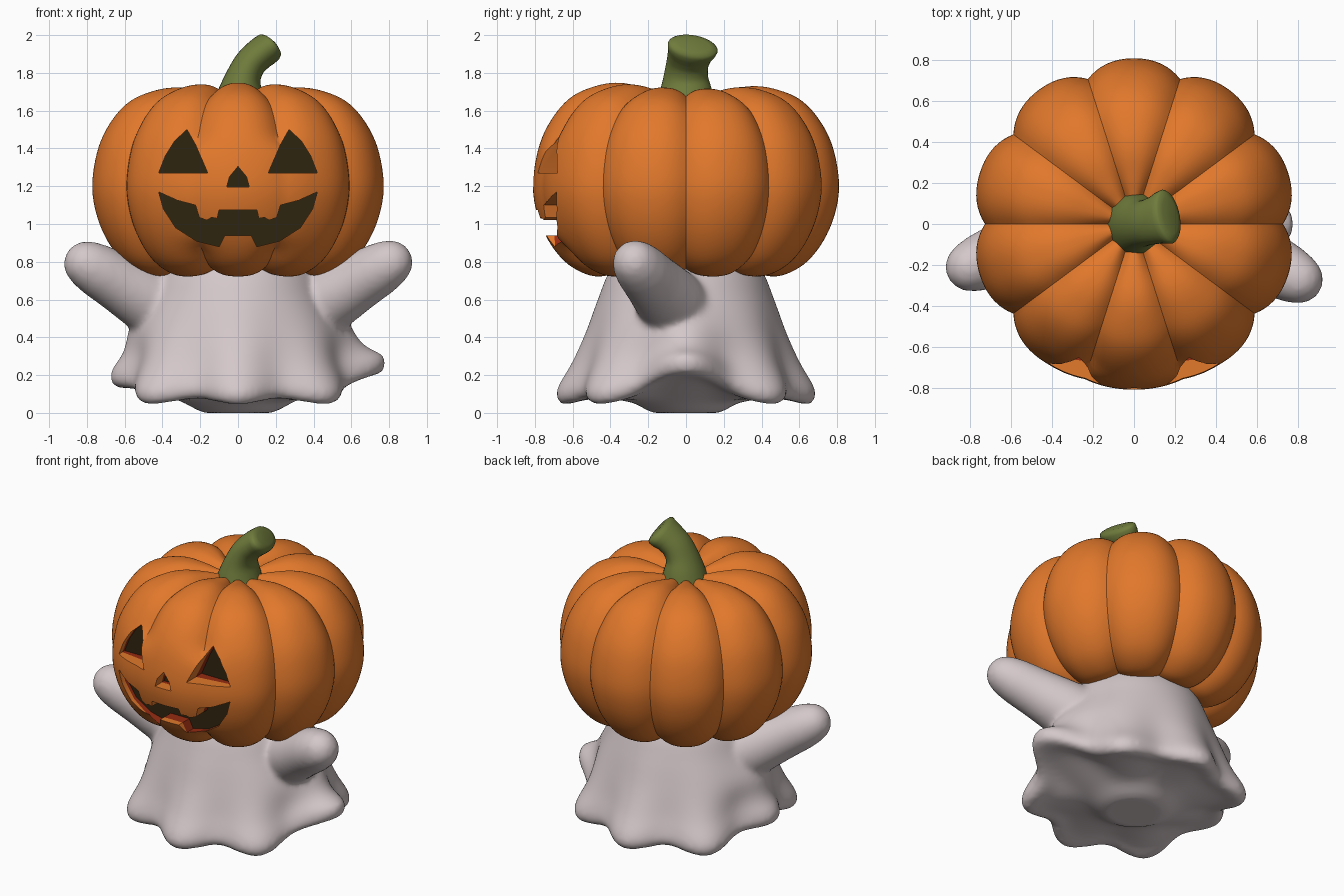
import bpy, bmesh, math
from mathutils import Vector

if "Cube" in bpy.data.objects:
    bpy.data.objects.remove(bpy.data.objects["Cube"])


def material(name, rgb):
    m = bpy.data.materials.new(name)
    m.diffuse_color = (*rgb, 1)
    m.use_nodes = True
    m.node_tree.nodes["Principled BSDF"].inputs["Base Color"].default_value = m.diffuse_color
    return m


ORANGE = material("pumpkin orange", (0.76, 0.19, 0.025))
RED = material("carved red", (0.30, 0.025, 0.006))
DARK = material("hollow dark", (0.028, 0.018, 0.005))
GREEN = material("stem green", (0.16, 0.20, 0.045))
WHITE = material("sheet pale", (0.66, 0.575, 0.585))


def smoothstep(a, b, x):
    t = min(1, max(0, (x - a) / (b - a)))
    return t * t * (3 - 2 * t)


def spline(points, steps):
    """Catmull-Rom through tuples of any length."""
    p = [points[0]] + list(points) + [points[-1]]
    out = []
    for i in range(1, len(p) - 2):
        for s in range(steps):
            t = s / steps
            out.append([0.5 * (2 * b + (c - a) * t + (2 * a - 5 * b + 4 * c - d) * t * t
                               + (3 * b - a - 3 * c + d) * t ** 3)
                        for a, b, c, d in zip(*p[i - 1:i + 3])])
    return out + [list(points[-1])]


def skin(bm, rings):
    """Closed shell through rings of equal length; returns caps and bands."""
    vs = [[bm.verts.new(c) for c in ring] for ring in rings]
    n = len(vs[0])
    caps = [bm.faces.new(vs[0]), bm.faces.new(vs[-1])]
    bands = []
    for a, b in zip(vs, vs[1:]):
        bands.append([bm.faces.new((a[i], a[(i + 1) % n], b[(i + 1) % n], b[i])) for i in range(n)])
    bmesh.ops.recalc_face_normals(bm, faces=caps + sum(bands, []))
    return caps, bands


def tube(bm, path, n=32):
    """Tube with elliptical sections; path rows are x, y, z, rx, ry."""
    rings = []
    for i, row in enumerate(path):
        a, b = path[max(i - 1, 0)], path[min(i + 1, len(path) - 1)]
        t = (Vector(b[:3]) - Vector(a[:3])).normalized()
        u = Vector((0, 1, 0)).cross(t).normalized()
        v = t.cross(u)
        rings.append([Vector(row[:3]) + u * row[3] * math.cos(k * math.tau / n)
                      + v * row[4] * math.sin(k * math.tau / n) for k in range(n)])
    skin(bm, rings)


def finish(bm, name, *mats):
    me = bpy.data.meshes.new(name)
    bm.to_mesh(me)
    bm.free()
    ob = bpy.data.objects.new(name, me)
    bpy.context.collection.objects.link(ob)
    for m in mats:
        me.materials.append(m)
    return ob


def activate(ob):
    bpy.ops.object.select_all(action='DESELECT')
    ob.select_set(True)
    bpy.context.view_layer.objects.active = ob


def smooth(ob, degrees):
    activate(ob)
    bpy.ops.object.shade_smooth_by_angle(angle=math.radians(degrees))


# Pumpkin: ten lobes, grooves filled in around the face
profile = spline([(.02, 1.67), (.12, 1.69), (.22, 1.72), (.35, 1.745), (.47, 1.73), (.6, 1.675),
                  (.70, 1.57), (.775, 1.42), (.81, 1.22), (.79, 1.06), (.73, .915),
                  (.64, .80), (.53, .735), (.43, .725), (.3, .77), (.02, .82)], 5)
N = 180
rings = []
for r, z in profile:
    ring = []
    for k in range(N):
        th = k * math.tau / N
        t = abs(((th / math.radians(36)) % 1) * 2 - 1)
        a = abs(math.degrees(th) - 270)
        mask = ((1 - smoothstep(27, 38, a)) * (1 - smoothstep(1.36, 1.52, z))
                * smoothstep(.8, .95, z) * (1 if r > .5 else 0))
        f = 1 - .08 * t ** 2.4 * (1 - .8 * mask)
        s = math.sin(th)
        # the crown is highest at the front and lowest at the sides
        lift = .945 + .0425 * s * s - .0175 * s if z > 1.22 else 1
        lift += (1 - lift) * (1 - smoothstep(.1, .4, r)) * .5
        ring.append((r * f * math.cos(th) * .978, r * f * s, 1.22 + (z - 1.22) * f * lift))
    rings.append(ring)
bm = bmesh.new()
skin(bm, rings)
pumpkin = finish(bm, "pumpkin", ORANGE, RED, DARK)

# Carved face: eyes, nose and toothed mouth cut as prisms, orange rind then red then dark
eye = [(-.42, 1.27), (-.385, 1.36), (-.335, 1.44), (-.27, 1.50), (-.225, 1.42), (-.16, 1.27)]
nose = [(-.06, 1.195), (-.045, 1.25), (0, 1.305), (.045, 1.25), (.06, 1.195)]
half = [(.10, 1.075), (.11, 1.03), (.14, 1.035), (.165, 1.02), (.205, 1.035), (.225, 1.10),
        (.32, 1.125), (.42, 1.17), (.395, 1.08), (.33, .98), (.22, .91), (.10, .88), (.07, .94)]
mouth = half + [(-x, z) for x, z in reversed(half)]
bm = bmesh.new()
for shape, back in ((eye, -.62), ([(-x, z) for x, z in eye], -.62), (nose, -.71), (mouth, -.625)):
    caps, (rind, flesh) = skin(bm, [
        [(x, -1, z) for x, z in shape],
        [(x, min(back - .025, -math.sqrt(.7 ** 2 - x * x)), z) for x, z in shape],
        [(x, back, z) for x, z in shape]])
    for faces, index in ((caps, 2), (rind, 0), (flesh, 1)):
        for f in faces:
            f.material_index = index
cutter = finish(bm, "face_cutter", ORANGE, RED, DARK)
cutter.hide_render = True
mod = pumpkin.modifiers.new("carve", 'BOOLEAN')
mod.operation, mod.solver, mod.object = 'DIFFERENCE', 'EXACT', cutter
activate(pumpkin)
bpy.ops.object.modifier_apply(modifier=mod.name)
bpy.data.objects.remove(cutter)
smooth(pumpkin, 40)

# Stem: bent tube with a flared, cut end
bm = bmesh.new()
tube(bm, spline([(.01, 0, 1.61, .15, .16), (.015, 0, 1.70, .12, .14), (.03, 0, 1.78, .093, .118),
                 (.065, .008, 1.85, .085, .112), (.115, .022, 1.90, .085, .12)], 4)
     + [(.14, .03, 1.918, .086, .13), (.162, .036, 1.935, .084, .135), (.172, .039, 1.944, .076, .125),
        (.178, .041, 1.95, .05, .09)])
smooth(finish(bm, "stem", GREEN), 60)

# Ghost sheet: flared skirt with wavy hem; rows are radius, height, wave weight
rows = spline([(.1, .92, 0), (.28, .9, 0), (.40, .76, 0), (.465, .6, .05), (.525, .42, .22),
               (.58, .27, .6), (.63, .16, 1), (.64, .10, 1), (.60, .06, 1),
               (.48, .08, .6), (.3, .06, .05), (.17, 0, 0), (.02, 0, 0)], 4)
rings = []
for r, z, w in rows:
    ring = []
    for k in range(128):
        th = k * math.tau / 128
        right = math.exp(-(math.remainder(th, math.tau) / .35) ** 2)
        left = math.exp(-((th - math.pi) / .4) ** 2)
        side = 1.03 + .07 * math.exp(-((z - .45) / .12) ** 2) * math.cos(th) ** 2
        rr = r + w * (.045 * math.cos(8 * th) + .07 * right - .03 * left)
        zz = z + w * (-.015 * math.cos(8 * th) + .16 * right + .09 * left)
        ring.append((rr * side * math.cos(th), rr * math.sin(th), max(0, zz)))
    rings.append(ring)
bm = bmesh.new()
skin(bm, rings)

# Raised arms, fused into the sheet
for tip in (Vector((.90, -.32, .85)), Vector((-.90, -.25, .845))):
    root = Vector((math.copysign(.3, tip.x), 0, .5))
    tube(bm, [(*root.lerp(tip, t), r, r) for t, r in
              ((0, .20), (.3, .18), (.55, .155), (.75, .14), (.85, .125), (.93, .10),
               (.975, .065), (1, .02))])
ghost = finish(bm, "ghost_sheet", WHITE)
mod = ghost.modifiers.new("fuse", 'REMESH')
mod.mode, mod.voxel_size = 'VOXEL', .017
soft = ghost.modifiers.new("soften", 'SMOOTH')
soft.factor, soft.iterations = .5, 10
activate(ghost)
for name in ("fuse", "soften"):
    bpy.ops.object.modifier_apply(modifier=name)
if not ghost.data.materials:
    ghost.data.materials.append(WHITE)
smooth(ghost, 80)
